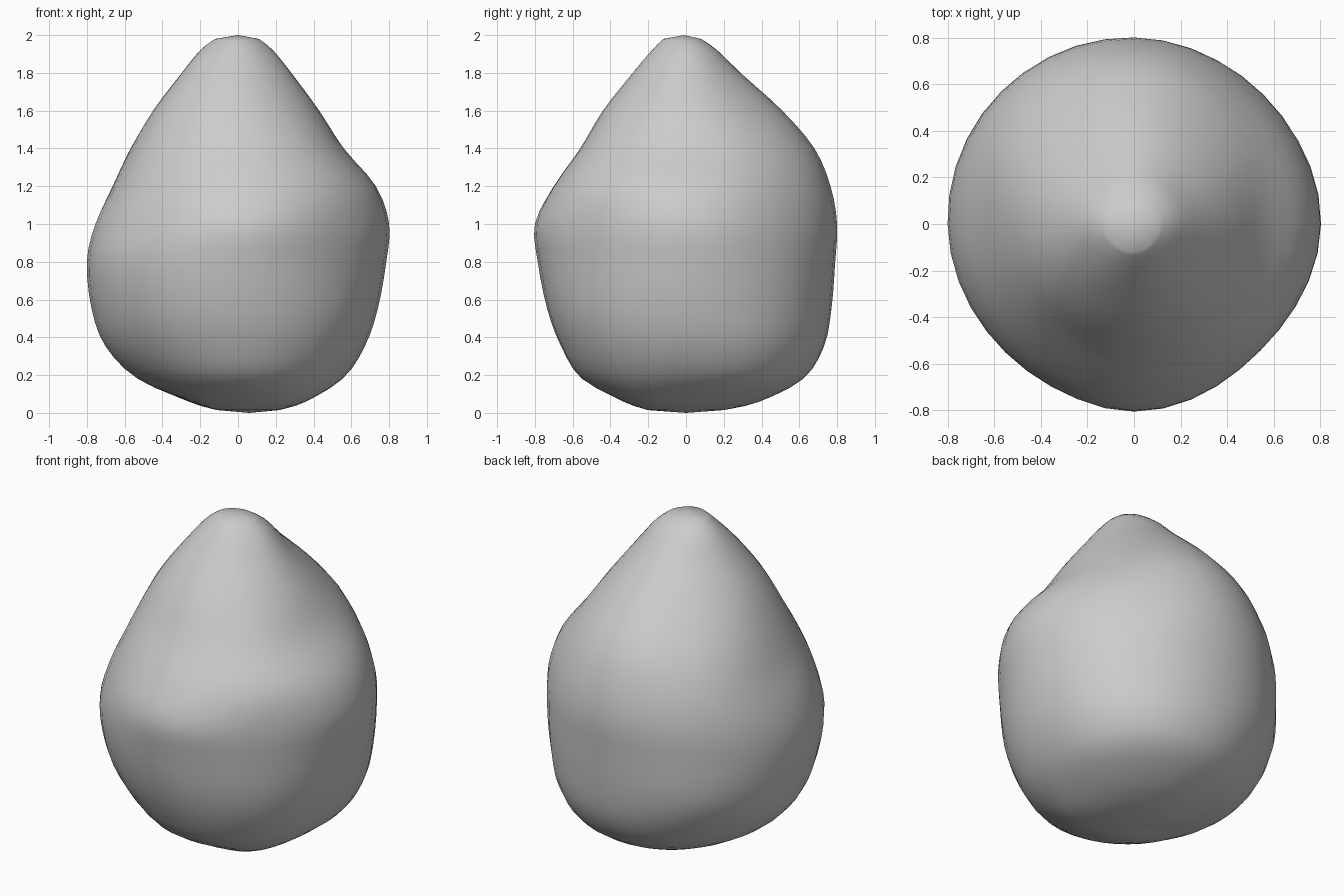
import bpy, bmesh, math

if "Cube" in bpy.data.objects:
    bpy.data.objects.remove(bpy.data.objects["Cube"])

# Height, then radius every 45 degrees starting at +x
LEVELS = [
    (0.015, .22, .20, .20, .15, .10, .15, .20, .22),
    (0.06, .36, .38, .39, .33, .25, .30, .32, .39),
    (0.18, .55, .62, .62, .57, .53, .51, .55, .56),
    (0.35, .67, .73, .73, .71, .70, .65, .66, .67),
    (0.55, .74, .77, .77, .79, .775, .74, .735, .735),
    (0.80, .785, .785, .79, .805, .80, .78, .785, .76),
    (1.00, .80, .775, .80, .795, .755, .74, .80, .765),
    (1.20, .73, .72, .765, .74, .66, .66, .70, .72),
    (1.40, .56, .61, .68, .635, .565, .56, .56, .57),
    (1.60, .43, .45, .51, .47, .45, .45, .44, .43),
    (1.79, .29, .28, .30, .29, .305, .31, .29, .28),
    (1.92, .185, .175, .165, .18, .20, .19, .18, .175),
    (1.98, .11, .09, .08, .09, .12, .12, .12, .11),
]
SIDES, STEPS = 40, 3


def spline(a, b, c, d, t):
    return b + 0.5 * t * (c - a + t * (2*a - 5*b + 4*c - d + t * (3*(b - c) + d - a)))


def level_at(s):
    i = min(int(s), len(LEVELS) - 2)
    rows = [LEVELS[max(0, min(len(LEVELS) - 1, i + k))] for k in (-1, 0, 1, 2)]
    return [spline(*v, s - i) for v in zip(*rows)]


def radius_at(radii, turn):
    i = int(turn * 8)
    return spline(*[radii[(i + k) % 8] for k in (-1, 0, 1, 2)], turn * 8 - i)


# Rounded boulder lofted through the sections
bm = bmesh.new()
rings = []
for n in range((len(LEVELS) - 1) * STEPS + 1):
    z, *radii = level_at(n / STEPS)
    ring = []
    for j in range(SIDES):
        a = math.tau * j / SIDES
        r = radius_at(radii, j / SIDES)
        ring.append(bm.verts.new((r * math.cos(a), r * math.sin(a), z)))
    rings.append(ring)
for lo, hi in zip(rings, rings[1:]):
    for j in range(SIDES):
        k = (j + 1) % SIDES
        bm.faces.new((lo[j], lo[k], hi[k], hi[j]))

# Close the underside and the tip
for ring, point in ((rings[0], (0.06, 0, 0)), (rings[-1], (0, -0.01, 2))):
    pole = bm.verts.new(point)
    for j in range(SIDES):
        bm.faces.new((ring[j], ring[(j + 1) % SIDES], pole))
bmesh.ops.recalc_face_normals(bm, faces=bm.faces[:])
for f in bm.faces:
    f.smooth = True

mesh = bpy.data.meshes.new("boulder")
bm.to_mesh(mesh)
bm.free()
bpy.context.collection.objects.link(bpy.data.objects.new("boulder", mesh))
